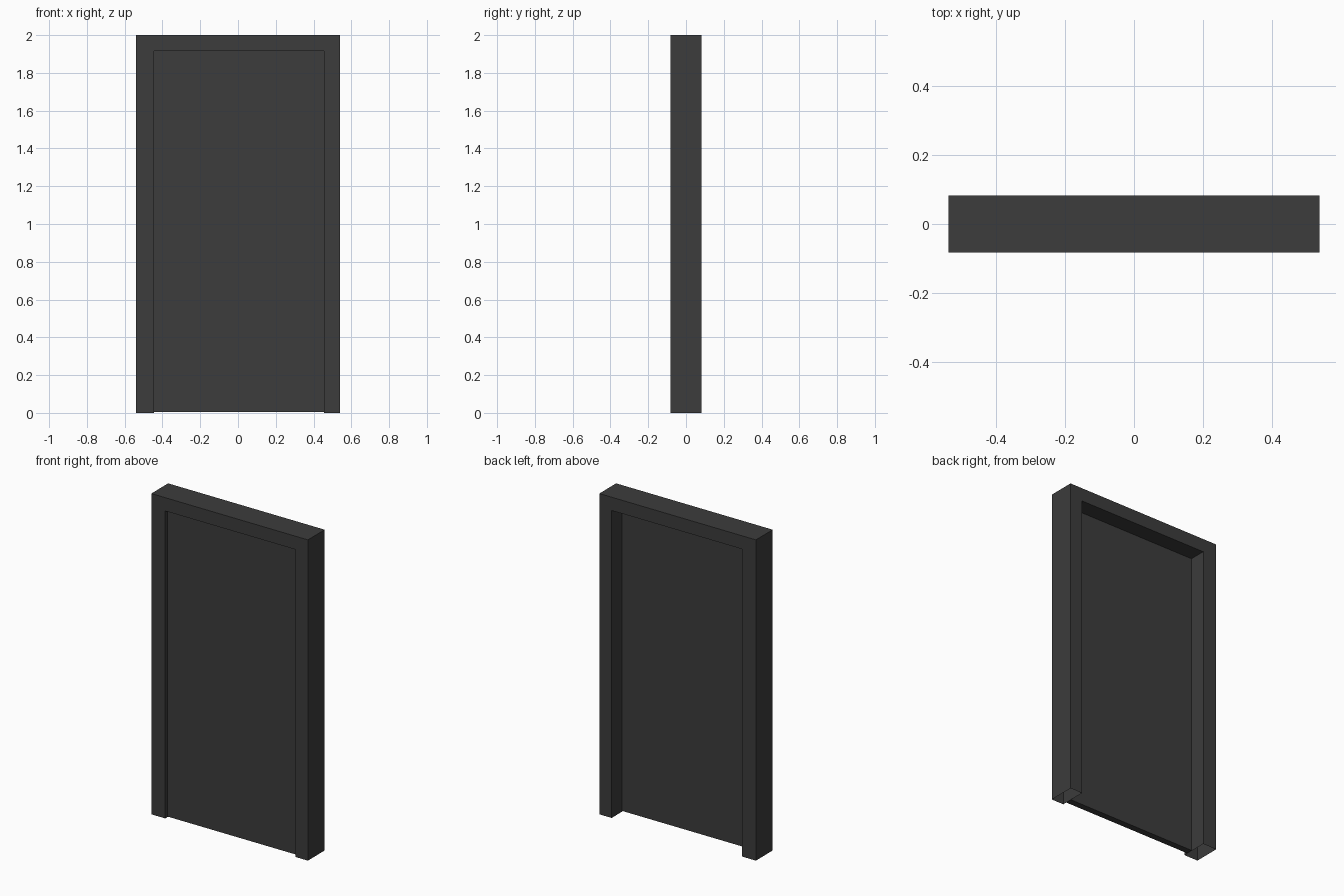
import bpy
import bmesh

if "Cube" in bpy.data.objects:
    bpy.data.objects.remove(bpy.data.objects["Cube"])

W, H, D = 0.54, 2.0, 0.083            # half width, height, half depth
LEFT, RIGHT, TOP = -0.444, 0.455, 1.917  # door opening
BOARDS = 7
BOARD_Y0, BOARD_Y1, BOARD_Z0 = -0.062, -0.021, 0.004

dark = bpy.data.materials.new("dark_paint")
dark.diffuse_color = (0.045, 0.045, 0.045, 1)
dark.use_nodes = True
dark.node_tree.nodes["Principled BSDF"].inputs["Base Color"].default_value = dark.diffuse_color


def add_object(name, bm):
    bmesh.ops.recalc_face_normals(bm, faces=bm.faces)
    mesh = bpy.data.meshes.new(name)
    bm.to_mesh(mesh)
    bm.free()
    mesh.materials.append(dark)
    obj = bpy.data.objects.new(name, mesh)
    bpy.context.collection.objects.link(obj)
    return obj


# Door frame: upside-down U profile pushed through the wall depth
bm = bmesh.new()
profile = [(-W, 0), (-W, H), (W, H), (W, 0),
           (RIGHT, 0), (RIGHT, TOP), (LEFT, TOP), (LEFT, 0)]
face = bm.faces.new([bm.verts.new((x, -D, z)) for x, z in profile])
ext = bmesh.ops.extrude_face_region(bm, geom=[face], use_keep_orig=True)
moved = [g for g in ext["geom"] if isinstance(g, bmesh.types.BMVert)]
bmesh.ops.translate(bm, verts=moved, vec=(0, 2 * D, 0))
bmesh.ops.recalc_face_normals(bm, faces=bm.faces)
# The post feet are open underneath
feet = [f for f in bm.faces if all(v.co.z < 1e-5 for v in f.verts)]
bmesh.ops.delete(bm, geom=feet, context='FACES')
add_object("door_frame", bm)

# Door leaf: vertical boards filling the opening
pitch = (RIGHT - LEFT) / BOARDS
for i in range(BOARDS):
    bm = bmesh.new()
    bmesh.ops.create_cube(bm, size=1)
    bmesh.ops.scale(bm, verts=bm.verts,
                    vec=(pitch, BOARD_Y1 - BOARD_Y0, TOP - BOARD_Z0))
    bmesh.ops.translate(bm, verts=bm.verts,
                        vec=(LEFT + (i + 0.5) * pitch,
                             (BOARD_Y0 + BOARD_Y1) / 2,
                             (TOP + BOARD_Z0) / 2))
    add_object(f"door_board_{i + 1}", bm)
